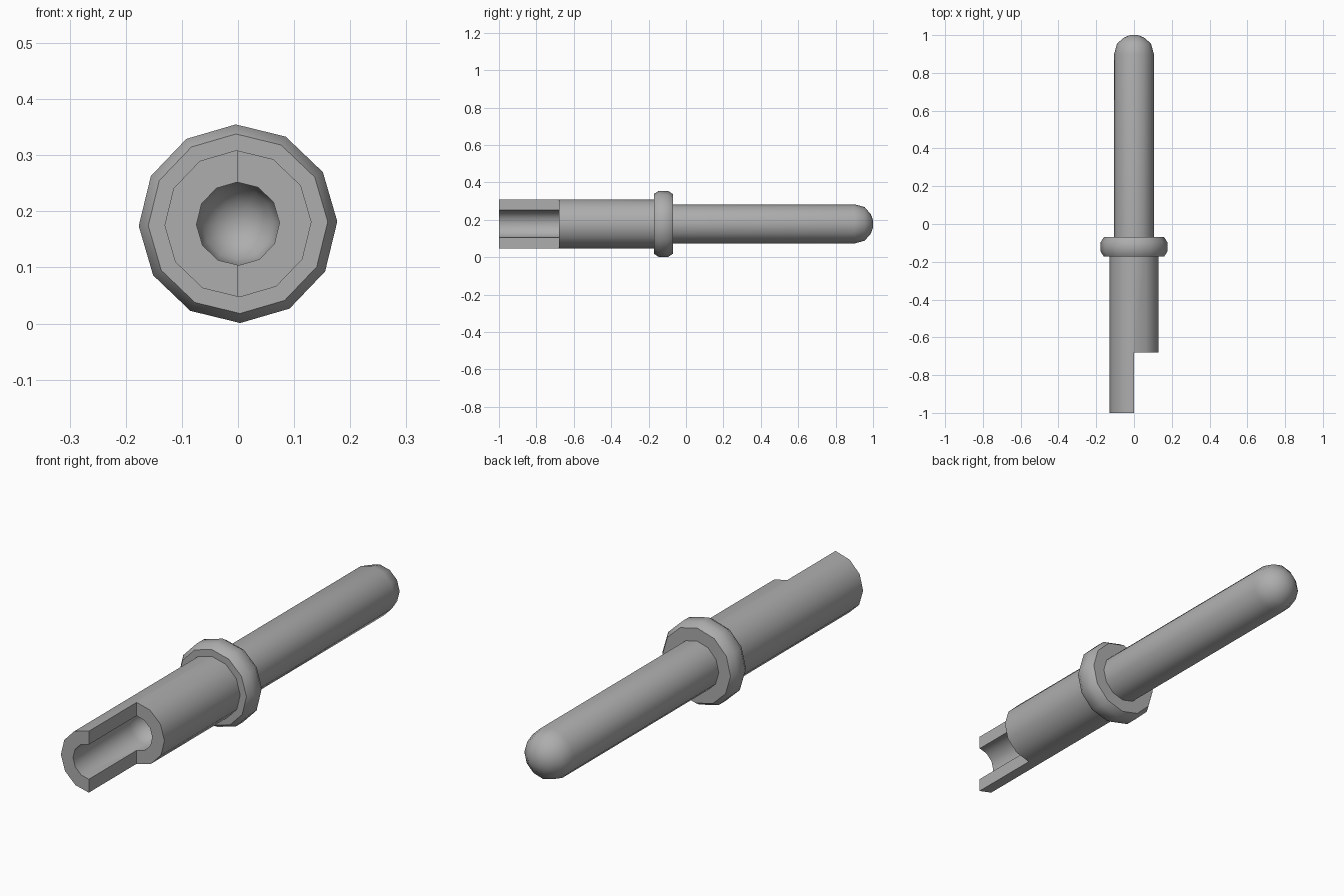
import bpy, bmesh, math
from mathutils import Matrix, Vector

cube = bpy.data.objects.get("Cube")
if cube:
    bpy.data.objects.remove(cube, do_unlink=True)

SIDES = 12
AXIS_Z = 0.178
TWIST = math.radians(1.3)

metal = bpy.data.materials.new("grey metal")
metal.use_nodes = True
GREY = (0.42, 0.42, 0.42, 1)
metal.diffuse_color = GREY
metal.node_tree.nodes["Principled BSDF"].inputs["Base Color"].default_value = GREY


def add_object(name, bm):
    bmesh.ops.recalc_face_normals(bm, faces=bm.faces[:])
    mesh = bpy.data.meshes.new(name)
    bm.to_mesh(mesh)
    bm.free()
    mesh.materials.append(metal)
    obj = bpy.data.objects.new(name, mesh)
    bpy.context.collection.objects.link(obj)
    return obj


def lathe(name, profile):
    """Turn (y, radius) points around the long axis; zero radius closes to a point."""
    bm = bmesh.new()
    rings = []
    for y, r in profile:
        if r == 0:
            rings.append([bm.verts.new((0, y, AXIS_Z))] * SIDES)
            continue
        angles = [TWIST + math.tau * i / SIDES for i in range(SIDES)]
        rings.append([bm.verts.new((r * math.cos(a), y, AXIS_Z + r * math.sin(a)))
                      for a in angles])
    for a, b in zip(rings, rings[1:]):
        for i in range(SIDES):
            j = (i + 1) % SIDES
            corners = dict.fromkeys((a[i], a[j], b[j], b[i]))
            bm.faces.new(list(corners))
    return add_object(name, bm)


def smooth(obj):
    bpy.ops.object.select_all(action="DESELECT")
    obj.select_set(True)
    bpy.context.view_layer.objects.active = obj
    bpy.ops.object.shade_smooth_by_angle(angle=math.radians(35))


# Contact pin with a rounded tip
pin = lathe("contact_pin", [(-0.12, 0), (-0.12, 0.105), (0.9, 0.105), (0.955, 0.09),
                            (0.988, 0.052), (1.0, 0.02), (1.0, 0)])

# Rounded collar
collar = lathe("collar", [(-0.172, 0), (-0.172, 0.16), (-0.145, 0.177),
                          (-0.097, 0.177), (-0.07, 0.16), (-0.07, 0)])

# Hollow barrel, bored from the front to a domed bottom
barrel = lathe("cup_barrel", [(-0.15, 0), (-0.15, 0.131), (-1.0, 0.131), (-1.0, 0.074),
                              (-0.62, 0.074), (-0.583, 0.064), (-0.556, 0.037),
                              (-0.546, 0)])

# Cut away the left half of the barrel mouth
bm = bmesh.new()
bmesh.ops.create_cube(bm, size=1, matrix=Matrix.Translation(Vector((0.25, -0.93, AXIS_Z)))
                      @ Matrix.Diagonal((0.5, 0.5, 0.5, 1)))
cutter = add_object("mouth_cutter", bm)
cutter.hide_render = True
cut = barrel.modifiers.new("open_mouth", "BOOLEAN")
cut.operation = "DIFFERENCE"
cut.solver = "EXACT"
cut.object = cutter
bpy.context.view_layer.objects.active = barrel
bpy.ops.object.modifier_apply(modifier=cut.name)
bpy.data.objects.remove(cutter, do_unlink=True)

for part in (pin, collar, barrel):
    smooth(part)
